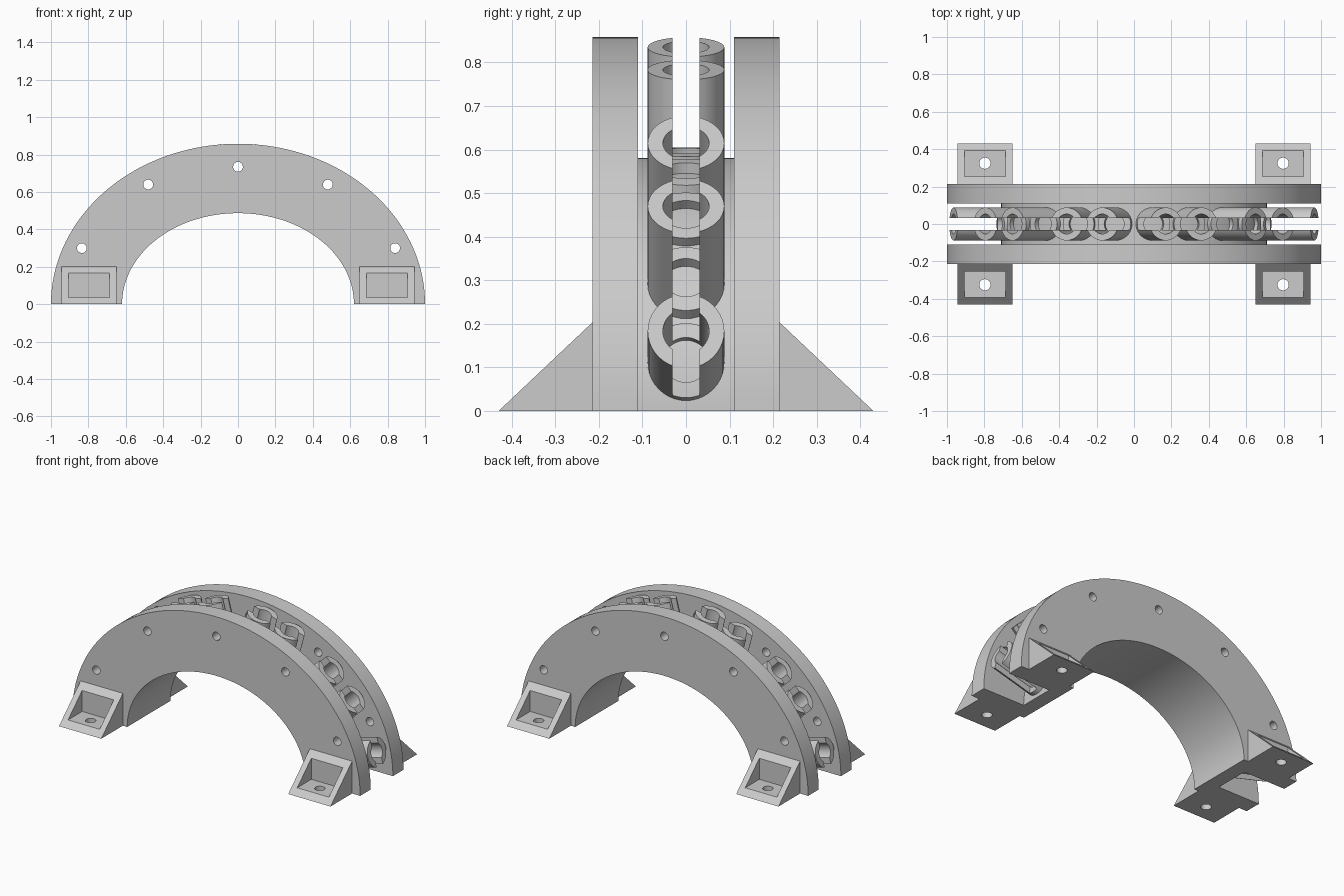
import bpy, bmesh, math
from mathutils import Vector, Matrix

cube = bpy.data.objects.get("Cube")
if cube:
    bpy.data.objects.remove(cube, do_unlink=True)

grey = bpy.data.materials.new("light grey")
grey.use_nodes = True
colour = (0.6, 0.6, 0.6, 1)
grey.diffuse_color = colour
grey.node_tree.nodes["Principled BSDF"].inputs["Base Color"].default_value = colour


def make(name, bm):
    bmesh.ops.recalc_face_normals(bm, faces=bm.faces)
    mesh = bpy.data.meshes.new(name)
    bm.to_mesh(mesh)
    bm.free()
    mesh.materials.append(grey)
    ob = bpy.data.objects.new(name, mesh)
    bpy.context.collection.objects.link(ob)
    return ob


def loft(name, sections, closed=False):
    """Skin equal-length rings of points; cap the ends unless closed."""
    bm = bmesh.new()
    rings = [[bm.verts.new(p) for p in s] for s in sections]
    pairs = list(zip(rings, rings[1:]))
    if closed:
        pairs.append((rings[-1], rings[0]))
    else:
        bm.faces.new(rings[0])
        bm.faces.new(rings[-1])
    for a, b in pairs:
        for i in range(len(a)):
            j = (i + 1) % len(a)
            bm.faces.new((a[i], a[j], b[j], b[i]))
    return make(name, bm)


def arch(name, inner, outer, y0, y1, steps=96):
    """Half-elliptical band between two (x, z) radii."""
    sections = []
    for i in range(steps + 1):
        t = math.pi * i / steps
        c, s = math.cos(t), math.sin(t)
        sections.append([(r[0] * c, y, r[1] * s)
                         for r, y in ((inner, y0), (outer, y0), (outer, y1), (inner, y1))])
    return loft(name, sections)


def rod(name, centre, axis, radius, length):
    bm = bmesh.new()
    turn = Vector(axis).to_track_quat('Z', 'Y').to_matrix().to_4x4()
    bmesh.ops.create_cone(bm, cap_ends=True, segments=32, radius1=radius, radius2=radius,
                          depth=length, matrix=Matrix.Translation(centre) @ turn)
    return make(name, bm)


def wedge(name, x, side, half, y0, y1, z0, z1):
    """Triangular prism sloping down away from the arch."""
    return loft(name, [[(px, side * y0, z0), (px, side * y1, z0), (px, side * y0, z1)]
                       for px in (x - half, x + half)])


def select(ob):
    bpy.ops.object.select_all(action='DESELECT')
    ob.select_set(True)
    bpy.context.view_layer.objects.active = ob


def cut(ob, cutters):
    select(ob)
    for c in cutters:
        mod = ob.modifiers.new("cut", 'BOOLEAN')
        mod.operation, mod.solver, mod.object = 'DIFFERENCE', 'EXACT', c
        bpy.ops.object.modifier_apply(modifier=mod.name)


def smooth(ob):
    select(ob)
    bpy.ops.object.shade_smooth_by_angle(angle=math.radians(30))


helpers = []
INNER, FLOOR, OUTER = (0.62, 0.487), (0.71, 0.58), (1.0, 0.858)

# Side plates with five bolt holes each
bolts = [rod("bolt_hole_cutter", (x, 0, z), (0, 1, 0), 0.026, 1)
         for x, z in ((-0.835, 0.3), (-0.48, 0.64), (0, 0.735), (0.48, 0.64), (0.84, 0.3))]
helpers += bolts
for side, label in ((-1, "front"), (1, "back")):
    plate = arch(label + "_arch_plate", INNER, OUTER, side * 0.11, side * 0.215)
    cut(plate, bolts)
    smooth(plate)

# Inner floor of the channel
smooth(arch("channel_floor", INNER, FLOOR, -0.11, 0.11))

# Slotted tubes, leaning outwards in groups
slot = arch("slot_cutter", (0.735, 0.605), (1.3, 1.2), -0.031, 0.031)
# Extend the slot below the base
helpers.append(slot)
LENGTH = 0.3
TUBES = ((0.17, 0.835, 15), (0.36, 0.783, 15), (0.65, 0.615, 45),
         (0.795, 0.47, 45), (0.965, 0.183, 75))
for sign, label in ((-1, "right"), (1, "left")):
    for n, (x, z, lean) in enumerate(TUBES):
        a = math.radians(lean)
        axis = Vector((sign * math.sin(a), 0, math.cos(a)))
        mid = Vector((sign * x, 0, z)) - axis * LENGTH / 2
        across = Vector((axis.z, 0, -axis.x))
        rings = []
        for k in range(40):
            t = math.tau * k / 40
            d = across * math.cos(t) + Vector((0, math.sin(t), 0))
            rings.append([mid + d * r + axis * h * LENGTH / 2
                          for r, h in ((0.053, -1), (0.088, -1), (0.088, 1), (0.053, 1))])
        tube = loft(f"{label}_tube_{n + 1}", rings, closed=True)
        cut(tube, [slot])
        smooth(tube)

# Wedge feet with a pocket and a screw hole
for sx, xl in ((-1, "right"), (1, "left")):
    for sy, yl in ((-1, "front"), (1, "back")):
        x = sx * 0.797
        foot = wedge(f"{yl}_{xl}_foot", x, sy, 0.147, 0.215, 0.43, 0, 0.203)
        pocket = wedge("pocket_cutter", x, sy, 0.11, 0.253, 0.603, 0.035, 0.365)
        screw = rod("screw_hole_cutter", (x, sy * 0.325, 0), (0, 0, 1), 0.03, 0.3)
        cut(foot, [pocket, screw])
        smooth(foot)
        helpers += [pocket, screw]

for ob in helpers:
    bpy.data.objects.remove(ob, do_unlink=True)
